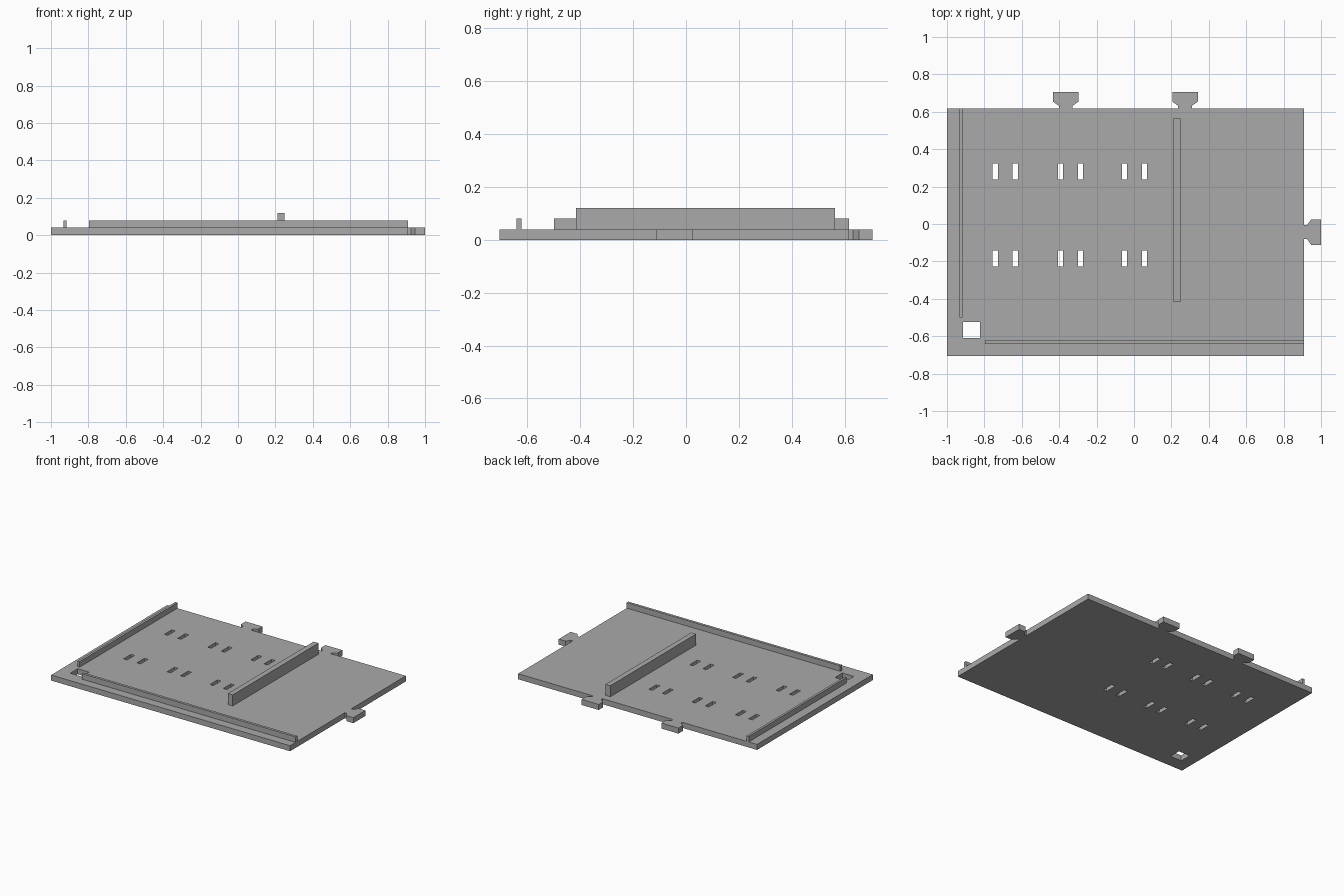
import bpy
import bmesh
from mathutils import Matrix, Vector

cube = bpy.data.objects.get("Cube")
if cube:
    bpy.data.objects.remove(cube, do_unlink=True)

grey = bpy.data.materials.new("plain grey")
grey.use_nodes = True
colour = (0.4, 0.4, 0.4, 1)
grey.diffuse_color = colour
grey.node_tree.nodes["Principled BSDF"].inputs["Base Color"].default_value = colour

LEFT, RIGHT, FRONT, BACK = -1.0, 0.91, -0.705, 0.617
THICK = 0.04


def add_object(name, mesh):
    obj = bpy.data.objects.new(name, mesh)
    bpy.context.collection.objects.link(obj)
    mesh.materials.clear()
    mesh.materials.append(grey)


def rectangle(x0, x1, y0, y1):
    return [(x0, y0), (x1, y0), (x1, y1), (x0, y1)]


def tab(centre, edge, tip):
    """Half-profile of a flared joining tab, mirrored: (along, outward) points."""
    half = [(0.037, edge), (0.037, edge + 0.015),
            (0.068, edge + 0.037), (0.068, tip)]
    return ([(centre + a, o) for a, o in half] +
            [(centre - a, o) for a, o in reversed(half)])


def box(name, x0, x1, y0, y1, z1):
    """Box standing on top of the plate."""
    bm = bmesh.new()
    size = (x1 - x0, y1 - y0, z1 - THICK, 1)
    mid = Vector((x0 + x1, y0 + y1, z1 + THICK)) / 2
    bmesh.ops.create_cube(bm, size=1, matrix=Matrix.Translation(mid) @ Matrix.Diagonal(size))
    mesh = bpy.data.meshes.new(name)
    bm.to_mesh(mesh)
    bm.free()
    add_object(name, mesh)


# Base plate outline with its three joining tabs
side_tab = [(o, a) for a, o in reversed(tab(-0.043, RIGHT, 1.0))]
outline = [(LEFT, FRONT), (RIGHT, FRONT), *side_tab, (RIGHT, BACK)]
for centre in (0.273, -0.365):
    outline += tab(centre, BACK, 0.705)
outline.append((LEFT, BACK))

# Square corner hole and paired slots
loops = [outline, rectangle(-0.914, -0.823, -0.61, -0.525)]
for pair in (-0.688, -0.34, 0.003):
    for x in (pair - 0.0535, pair + 0.0535):
        for y in (-0.185, 0.28):
            loops.append(rectangle(x - 0.014, x + 0.014, y - 0.043, y + 0.043))

# Fill and thicken the profile
curve = bpy.data.curves.new("plate_profile", "CURVE")
curve.dimensions = "2D"
curve.fill_mode = "BOTH"
curve.extrude = THICK / 2
for points in loops:
    spline = curve.splines.new("POLY")
    spline.points.add(len(points) - 1)
    for point, (x, y) in zip(spline.points, points):
        point.co = (x, y, 0, 1)
    spline.use_cyclic_u = True

profile = bpy.data.objects.new("plate_profile", curve)
bpy.context.collection.objects.link(profile)
bpy.context.view_layer.update()
evaluated = profile.evaluated_get(bpy.context.evaluated_depsgraph_get())
plate_mesh = bpy.data.meshes.new_from_object(evaluated)
bpy.data.objects.remove(profile, do_unlink=True)

# Weld the plate and rest it on the ground
bm = bmesh.new()
bm.from_mesh(plate_mesh)
bmesh.ops.translate(bm, verts=bm.verts, vec=(0, 0, THICK / 2))
bmesh.ops.remove_doubles(bm, verts=bm.verts, dist=0.0005)
bmesh.ops.recalc_face_normals(bm, faces=bm.faces)
for face in bm.faces:
    face.smooth = False
bm.to_mesh(plate_mesh)
bm.free()
add_object("base_plate", plate_mesh)

# Raised ribs and the taller divider
box("right_side_rib", -0.934, -0.917, -0.5, BACK, 0.08)
box("front_rib", -0.797, RIGHT, -0.642, -0.623, 0.08)
box("divider_wall", 0.21, 0.249, -0.416, 0.564, 0.12)
